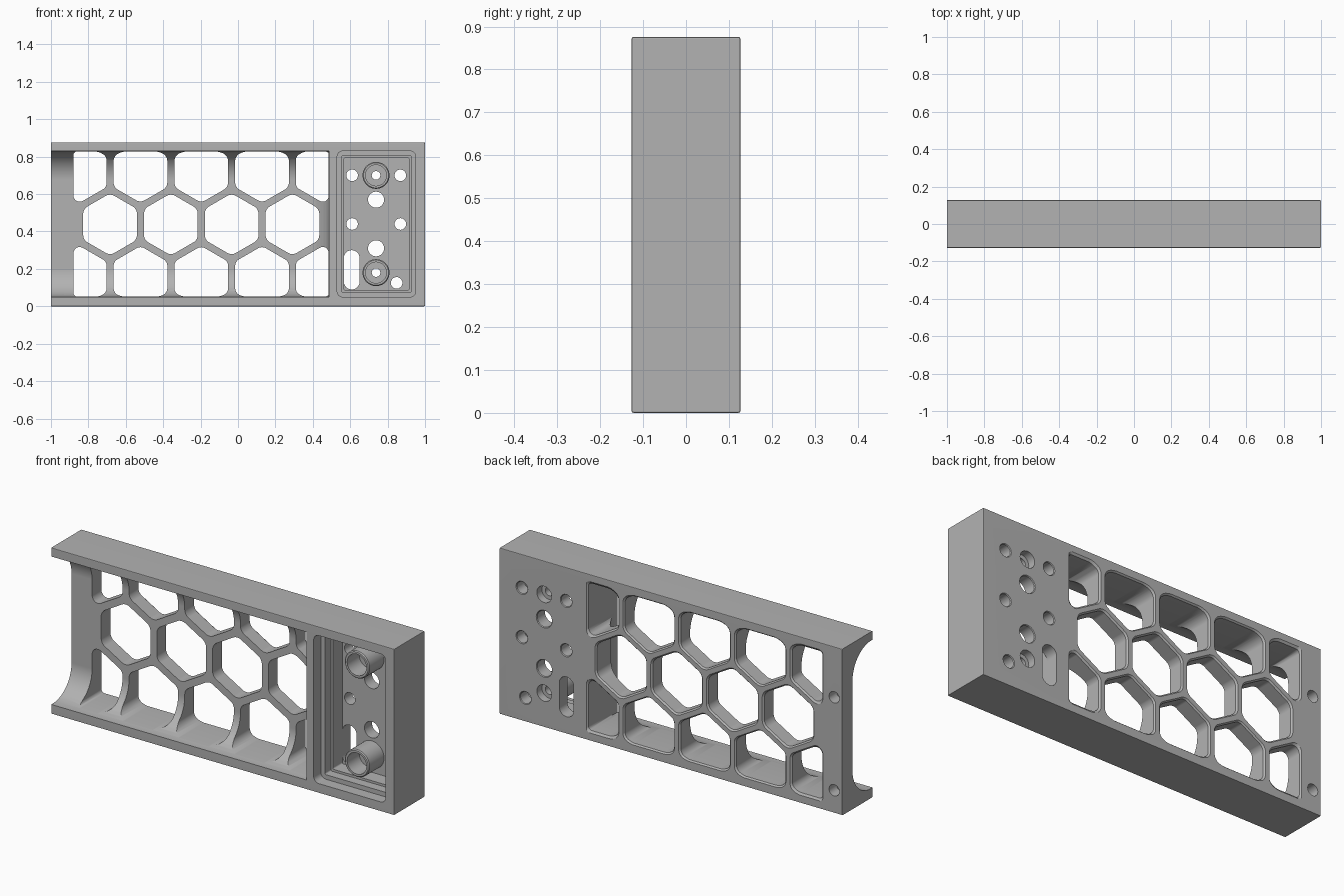
import bpy, bmesh, math
from mathutils import Vector

cube = bpy.data.objects.get("Cube")
if cube:
    bpy.data.objects.remove(cube, do_unlink=True)

HEIGHT, HALF = 0.876, 0.127          # overall height and half depth
MID = HEIGHT / 2
FRONT, BACK = -0.3, 0.3              # where through-cutters start and stop

grey = bpy.data.materials.new("matte_grey")
grey.use_nodes = True
colour = (0.448, 0.448, 0.448, 1)
grey.diffuse_color = colour
grey.node_tree.nodes["Principled BSDF"].inputs["Base Color"].default_value = colour


def make_object(name, bm):
    bmesh.ops.recalc_face_normals(bm, faces=bm.faces)
    mesh = bpy.data.meshes.new(name)
    bm.to_mesh(mesh)
    bm.free()
    mesh.materials.append(grey)
    obj = bpy.data.objects.new(name, mesh)
    bpy.context.collection.objects.link(obj)
    return obj


def box(x0, x1, y0, y1, z0, z1):
    bm = bmesh.new()
    bmesh.ops.create_cube(bm, size=1)
    for v in bm.verts:
        v.co = Vector((x1 if v.co.x > 0 else x0,
                       y1 if v.co.y > 0 else y0,
                       z1 if v.co.z > 0 else z0))
    return bm


def outline(points, radius=0, clip=None):
    """Closed x-z outline, optionally clipped to a rectangle, with rounded corners."""
    bm = bmesh.new()
    bm.faces.new([bm.verts.new((x, 0, z)) for x, z in points])
    if clip:
        x0, x1, z0, z1 = clip
        for co, no in (((x0, 0, 0), (-1, 0, 0)), ((x1, 0, 0), (1, 0, 0)),
                       ((0, 0, z0), (0, 0, -1)), ((0, 0, z1), (0, 0, 1))):
            bmesh.ops.bisect_plane(bm, geom=bm.verts[:] + bm.edges[:] + bm.faces[:],
                                   plane_co=co, plane_no=no, clear_outer=True)
    if radius:
        bmesh.ops.bevel(bm, geom=bm.verts[:], offset=radius, segments=6, profile=0.5,
                        affect='VERTICES', clamp_overlap=True)
    bm.faces.ensure_lookup_table()
    result = [(v.co.x, v.co.z) for v in bm.faces[0].verts]
    bm.free()
    return result


def polygon(x, z, r, sides, turn=0):
    return [(x + r * math.cos(turn + math.tau * i / sides),
             z + r * math.sin(turn + math.tau * i / sides)) for i in range(sides)]


def rectangle(x0, x1, z0, z1):
    return [(x0, z0), (x1, z0), (x1, z1), (x0, z1)]


def prism(name, points, rings):
    """Loft an outline along y through (y, growth) rings."""
    xs, zs = [p[0] for p in points], [p[1] for p in points]
    cx, cz = (min(xs) + max(xs)) / 2, (min(zs) + max(zs)) / 2
    reach = (max(xs) - min(xs)) / 2
    bm = bmesh.new()
    loops = []
    for y, grow in rings:
        s = 1 + grow / reach
        loops.append([bm.verts.new((cx + (x - cx) * s, y, cz + (z - cz) * s))
                      for x, z in points])
    n = len(points)
    for a, b in zip(loops, loops[1:]):
        for i in range(n):
            j = (i + 1) % n
            bm.faces.new((a[i], a[j], b[j], b[i]))
    bm.faces.new(loops[0])
    bm.faces.new(loops[-1])
    return make_object(name, bm)


def combine(target, tool, operation='DIFFERENCE'):
    tool.hide_render = True
    mod = target.modifiers.new("boolean", 'BOOLEAN')
    mod.operation, mod.solver, mod.object = operation, 'EXACT', tool
    bpy.ops.object.select_all(action='DESELECT')
    bpy.context.view_layer.objects.active = target
    target.select_set(True)
    bpy.ops.object.modifier_apply(modifier=mod.name)
    bpy.data.objects.remove(tool, do_unlink=True)


# Solid block, edges eased everywhere except the open end
bm = box(-1, 1, -HALF, HALF, 0, HEIGHT)
edges = [e for e in bm.edges if any(v.co.x > 0 for v in e.verts)]
bmesh.ops.bevel(bm, geom=edges, offset=0.005, segments=2, profile=0.5, affect='EDGES')
body = make_object("panel_body", bm)

# Open channel with a large cove along top, bottom and divider
bm = box(-1.3, 0.487, FRONT, 0.042, 0.05, 0.83)
edges = [e for e in bm.edges
         if all(v.co.y > 0 for v in e.verts) and any(v.co.x > 0 for v in e.verts)]
bmesh.ops.bevel(bm, geom=edges, offset=0.155, segments=10, profile=0.5, affect='EDGES')
combine(body, make_object("channel_cutter", bm))

# Honeycomb openings, chamfered on the back
PITCH = 0.325
HEX_R = 0.287 / math.sqrt(3)
CLIP = (-0.88, 0.485, 0.052, 0.828)
chamfered = [(FRONT, 0), (HALF - 0.008, 0), (HALF + 0.002, 0.009)]
for row in (-1, 0, 1):
    count, start = (4, -0.684) if row == 0 else (5, -0.684 - PITCH / 2)
    for i in range(count):
        cell = polygon(start + i * PITCH, MID + row * PITCH * math.sqrt(0.75),
                       HEX_R, 6, math.pi / 2)
        combine(body, prism("cell_cutter", outline(cell, 0.024, CLIP), chamfered))

# Lid recess and the stepped pocket behind it
for inset, depth, radius in ((0, -0.067, 0.03), (0.024, -0.018, 0.008), (0.036, 0.06, 0.008)):
    shape = rectangle(0.53 + inset, 0.95 - inset, 0.05 + inset, 0.83 - inset)
    combine(body, prism("pocket_cutter", outline(shape, radius), [(FRONT, 0), (depth, 0)]))

# Two screw bosses with front bore, screw hole and back counterbore
for z in (0.18, 0.70):
    combine(body, prism("screw_boss", polygon(0.738, z, 0.072, 40),
                        [(-0.065, -0.005), (-0.06, 0), (0.09, 0)]), 'UNION')
    for r, y0, y1 in ((0.056, FRONT, 0.035), (0.023, FRONT, BACK), (0.043, 0.085, BACK)):
        combine(body, prism("bore_cutter", polygon(0.738, z, r, 32), [(y0, 0), (y1, 0)]))

# Round holes through the pocket floor
small = [(0.61, 0.70), (0.868, 0.70), (0.61, 0.44), (0.868, 0.44), (0.848, 0.125)]
large = [(0.738, 0.57), (0.738, 0.31)]
for r, spots in ((0.031, small), (0.043, large)):
    for x, z in spots:
        combine(body, prism("hole_cutter", polygon(x, z, r, 28),
                            [(FRONT, 0), (HALF - 0.004, 0), (HALF + 0.002, 0.005)]))

# Cable slot
slot = outline(rectangle(0.566, 0.65, 0.09, 0.30), 0.0415)
combine(body, prism("slot_cutter", slot, [(FRONT, 0), (BACK, 0)]))

# Blind holes in the back of the open end
for z in (0.12, 0.61):
    combine(body, prism("blind_cutter", polygon(-0.953, z, 0.03, 28), [(0.065, 0), (BACK, 0)]))

# Smooth the curves, keep the corners crisp
bpy.ops.object.select_all(action='DESELECT')
body.select_set(True)
bpy.context.view_layer.objects.active = body
bpy.ops.object.shade_smooth_by_angle(angle=math.radians(30))
weighted = body.modifiers.new("weighted_normals", 'WEIGHTED_NORMAL')
weighted.keep_sharp = True
